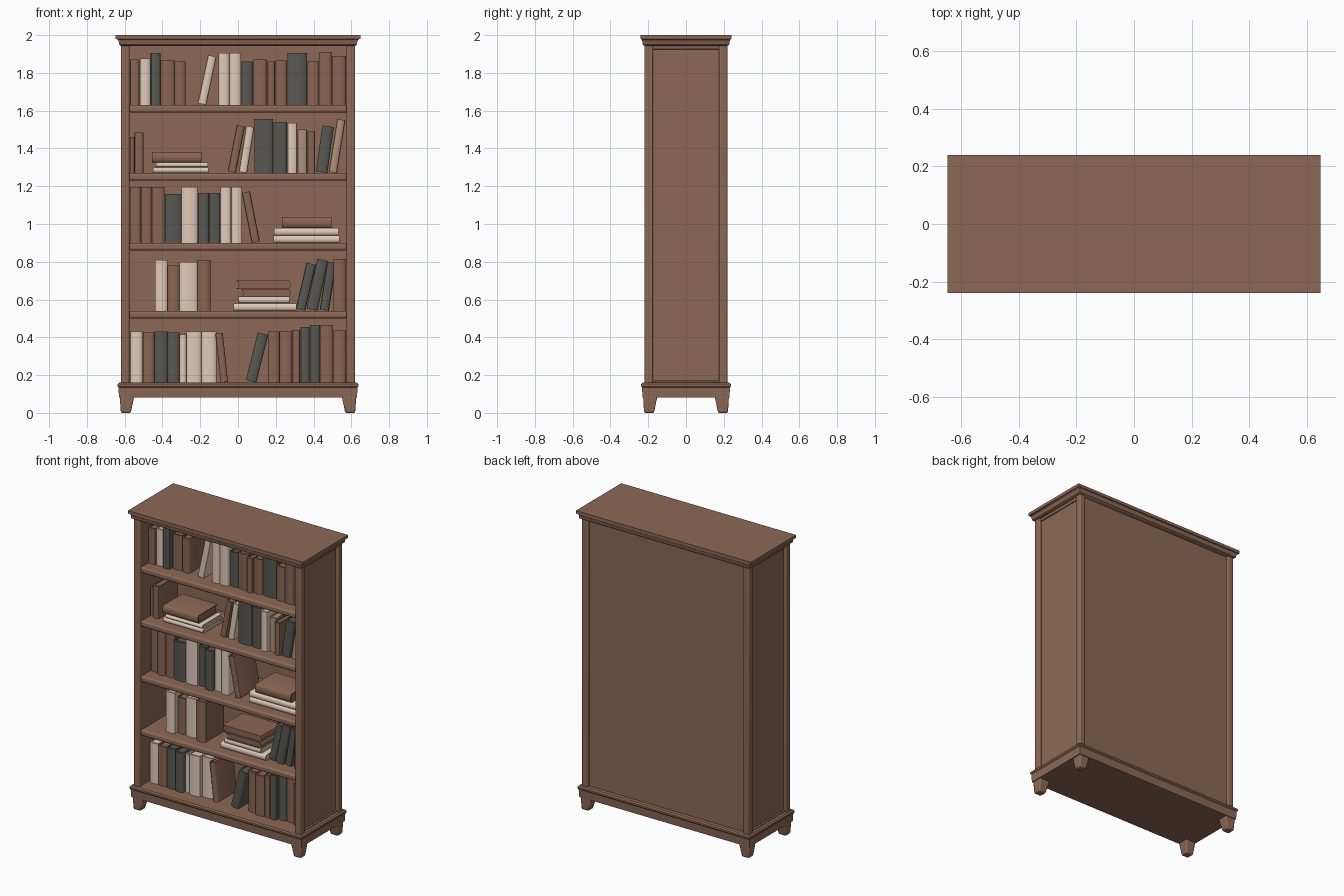
import bpy, bmesh, math, random
from mathutils import Matrix, Vector

if "Cube" in bpy.data.objects:
    bpy.data.objects.remove(bpy.data.objects["Cube"])

random.seed(4)


def material(name, rgb):
    m = bpy.data.materials.new(name)
    m.diffuse_color = (*rgb, 1)
    m.use_nodes = True
    m.node_tree.nodes["Principled BSDF"].inputs["Base Color"].default_value = m.diffuse_color
    return m


WOOD = material("brown wood", (0.262, 0.141, 0.092))
COLOURS = {
    "b": material("brown cover", (0.250, 0.130, 0.086)),
    "c": material("cream cover", (0.740, 0.590, 0.480)),
    "g": material("dark grey cover", (0.098, 0.096, 0.084)),
    "t": material("tan cover", (0.420, 0.280, 0.195)),
}


def finish(name, bm, mat, bevel=0.0, segments=2):
    bmesh.ops.recalc_face_normals(bm, faces=bm.faces)
    me = bpy.data.meshes.new(name)
    bm.to_mesh(me)
    bm.free()
    me.materials.append(mat)
    ob = bpy.data.objects.new(name, me)
    bpy.context.collection.objects.link(ob)
    if bevel:
        mod = ob.modifiers.new("bevel", "BEVEL")
        mod.width, mod.segments = bevel, segments
    bpy.ops.object.select_all(action="DESELECT")
    ob.select_set(True)
    bpy.context.view_layer.objects.active = ob
    bpy.ops.object.shade_smooth_by_angle(angle=math.radians(35))
    return ob


def loft(name, rings, bevel=0.0, segments=2):
    """Stack of rectangles (x0, x1, y0, y1, z) skinned into one solid."""
    bm = bmesh.new()
    loops = [[bm.verts.new(p) for p in ((a, c, z), (b, c, z), (b, d, z), (a, d, z))]
             for a, b, c, d, z in rings]
    for lo, hi in zip(loops, loops[1:]):
        for i in range(4):
            j = (i + 1) % 4
            bm.faces.new((lo[i], lo[j], hi[j], hi[i]))
    bm.faces.new(loops[0])
    bm.faces.new(loops[-1])
    return finish(name, bm, WOOD, bevel, segments)


def box(name, x0, x1, y0, y1, z0, z1, bevel=0.0, segments=2):
    return loft(name, [(x0, x1, y0, y1, z0), (x0, x1, y0, y1, z1)], bevel, segments)


def moulding(name, steps):
    return loft(name, [(-x, x, -y, y, z) for x, y, z in steps])


# Carcass: cornice, base, panels
moulding("cornice", [(.620, .220, 1.943), (.630, .230, 1.95), (.632, .232, 1.97),
                     (.638, .235, 1.977), (.648, .240, 1.98), (.648, .240, 2.0)])
moulding("base", [(.630, .230, .082), (.633, .233, .135), (.638, .238, .141),
                  (.638, .238, .152), (.630, .230, .16)])
box("back_panel", -.59, .59, .185, .203, .15, 1.95)

for sx, side in ((-1, "left"), (1, "right")):
    def span(a, b):
        return sorted((sx * a, sx * b))
    box(side + "_side_panel", *span(.578, .602), -.19, .19, .15, 1.95)
    box(side + "_top_rail", *span(.59, .611), -.18, .18, 1.925, 1.95, .004)
    box(side + "_bottom_rail", *span(.59, .611), -.18, .18, .15, .172, .004)
    # Corner posts and tapered feet
    for sy, end in ((-1, "front"), (1, "back")):
        box(f"{end}_{side}_post", *span(.575, .62), *sorted((sy * .174, sy * .22)),
            .15, 1.95, .009, 3)
        loft(f"{end}_{side}_foot",
             [(*span(.568, .620), *sorted((sy * .170, sy * .222)), 0),
              (*span(.550, .626), *sorted((sy * .152, sy * .227)), .085)], .007)

# Shelves with rounded edges
SHELF_Z = [1.63, 1.27, 0.90, 0.54, 0.16]
for i, z in enumerate(SHELF_Z[:-1]):
    box(f"shelf_{i + 1}", -.578, .578, -.212, .19, z - .04, z, .012, 3)


# One book: rounded spine towards -y, hollow cover with recessed page block
def book(name, colour, w, h, d, mat):
    t, arc = .005, 6
    outer = [(w / 2 - w / 2 * math.cos(math.pi * i / arc),
              .012 - .012 * math.sin(math.pi * i / arc)) for i in range(arc + 1)]
    outline = [(0, d)] + outer + [(w, d), (w - t, d), (w - t, .014), (t, .014), (t, d)]
    bm = bmesh.new()

    def prism(pts, z0, z1):
        lo = [bm.verts.new((x, y, z0)) for x, y in pts]
        hi = [bm.verts.new((x, y, z1)) for x, y in pts]
        for i in range(len(pts)):
            j = (i + 1) % len(pts)
            bm.faces.new((lo[i], lo[j], hi[j], hi[i]))
        bm.faces.new(lo)
        bm.faces.new(hi)

    prism(outline, 0, h)
    e = t * .8
    prism([(e, .013), (w - e, .013), (w - e, d - .006), (w / 2, d - .014), (e, d - .006)],
          .005, h - .006)
    bm.transform(mat)
    finish(name, bm, COLOURS[colour])


# Upright books: colour, left x at the bottom, width, height, lean in degrees (+ is right)
def row(shelf, books):
    for n, (c, x, w, h, *lean) in enumerate(books):
        a = math.radians(lean[0]) if lean else 0
        pivot = w if a > 0 else 0
        y = random.uniform(-.145, -.115)
        mat = (Matrix.Translation((x + pivot, y, SHELF_Z[shelf])) @ Matrix.Rotation(a, 4, "Y")
               @ Matrix.Translation((-pivot, 0, 0)))
        book(f"shelf_{shelf + 1}_book_{n + 1}", c, w - .001, h, random.uniform(.2, .22), mat)


# Lying books, bottom to top: colour, x0, x1, thickness, spine on the right or not
def stack(shelf, books):
    z = SHELF_Z[shelf]
    for n, (c, x0, x1, t, right) in enumerate(books):
        if right:
            mat = Matrix(((0, -1, 0, x1), (0, 0, -1, .06), (1, 0, 0, z), (0, 0, 0, 1)))
            size = (.21, x1 - x0)
        else:
            mat = Matrix.Translation((x0, -.15, z + t)) @ Matrix.Rotation(math.pi / 2, 4, "Y")
            size = (x1 - x0, .21)
        book(f"shelf_{shelf + 1}_flat_book_{n + 1}", c, t - .001, *size, mat)
        z += t


row(0, [("b", -.573, .053, .24), ("c", -.52, .058, .245), ("g", -.462, .053, .275),
        ("b", -.409, .074, .235), ("b", -.335, .058, .23), ("c", -.214, .047, .26, 12),
        ("c", -.103, .058, .275), ("c", -.045, .063, .275), ("g", .018, .063, .23),
        ("b", .081, .074, .24), ("b", .155, .042, .23), ("b", .198, .063, .235),
        ("g", .261, .105, .275), ("b", .367, .063, .23), ("b", .43, .069, .28),
        ("b", .499, .073, .26)])
row(1, [("b", -.573, .025, .19), ("b", -.548, .05, .215), ("b", -.055, .045, .25, 11),
        ("c", .004, .045, .245, 9), ("g", .087, .1, .285), ("g", .187, .074, .27),
        ("c", .261, .053, .265), ("t", .314, .053, .23), ("b", .367, .042, .22),
        ("g", .412, .062, .245, 8), ("t", .48, .045, .282, 9)])
row(2, [("b", -.573, .06, .295), ("b", -.513, .058, .295), ("b", -.455, .068, .295),
        ("g", -.387, .089, .26), ("c", -.298, .085, .295), ("g", -.213, .06, .265),
        ("g", -.153, .06, .265), ("c", -.093, .058, .295), ("c", -.035, .058, .295),
        ("b", .072, .045, .27, -11)])
row(3, [("c", -.44, .068, .27), ("b", -.372, .063, .24), ("c", -.309, .095, .26),
        ("b", -.214, .069, .27), ("g", .305, .052, .25, 13), ("g", .362, .06, .27, 12),
        ("g", .432, .05, .255, 9), ("b", .505, .066, .275)])
row(4, [("c", -.568, .064, .27), ("b", -.504, .063, .265), ("g", -.441, .069, .27),
        ("g", -.372, .063, .265), ("c", -.309, .037, .255), ("c", -.272, .08, .27),
        ("c", -.192, .079, .27), ("b", -.092, .04, .26, -6), ("g", .04, .058, .26, 14),
        ("b", .158, .063, .27), ("b", .221, .067, .27), ("b", .288, .042, .28),
        ("g", .33, .05, .295), ("g", .38, .056, .305), ("b", .436, .068, .305),
        ("b", .504, .069, .275)])

stack(1, [("c", -.45, -.155, .03, False), ("c", -.435, -.16, .025, False),
          ("b", -.455, -.193, .055, False)])
stack(2, [("c", .188, .537, .038, False), ("c", .19, .532, .04, False),
          ("b", .232, .495, .06, False)])
stack(3, [("c", -.025, .31, .04, False), ("c", .003, .272, .035, False),
          ("b", .018, .278, .04, True), ("b", -.008, .278, .047, True)])
